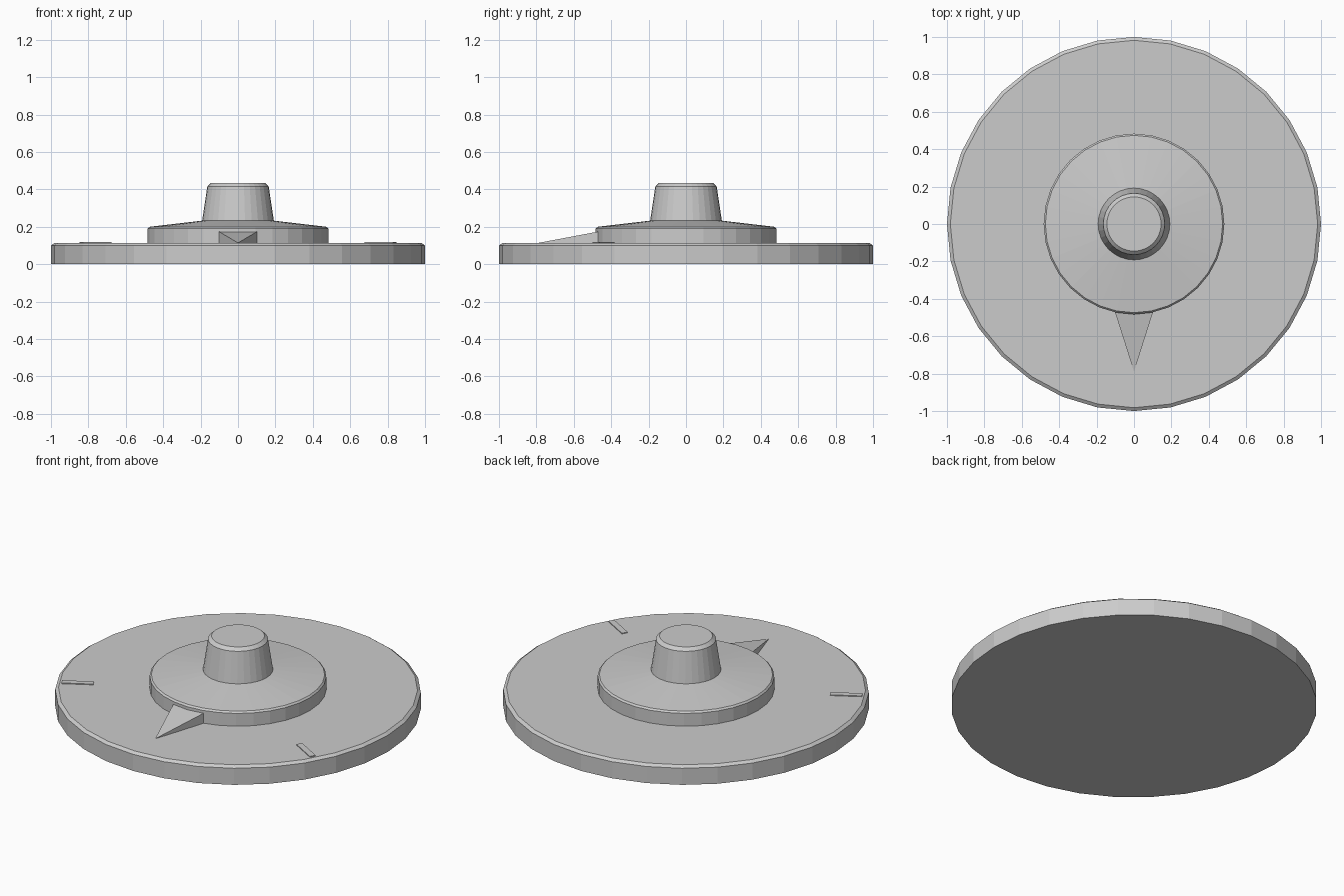
import bpy, bmesh
from math import sin, cos, radians, tau

if "Cube" in bpy.data.objects:
    bpy.data.objects.remove(bpy.data.objects["Cube"])

SIDES = 32


def make_object(name, bm):
    bmesh.ops.recalc_face_normals(bm, faces=bm.faces)
    mesh = bpy.data.meshes.new(name)
    bm.to_mesh(mesh)
    bm.free()
    obj = bpy.data.objects.new(name, mesh)
    bpy.context.collection.objects.link(obj)
    return obj


def turned(name, profile):
    """Closed flat-faced solid turned from (radius, height) points, bottom to top."""
    bm = bmesh.new()
    rings = [[bm.verts.new((r * cos(tau * i / SIDES), r * sin(tau * i / SIDES), z))
              for i in range(SIDES)] for r, z in profile]
    for low, high in zip(rings, rings[1:]):
        for i in range(SIDES):
            j = (i + 1) % SIDES
            bm.faces.new((low[i], low[j], high[j], high[i]))
    bm.faces.new(rings[0][::-1])
    bm.faces.new(rings[-1])
    return make_object(name, bm)


# Base disc with bevelled top rim
turned("base_disc", [(1.0, 0), (1.0, 0.10), (0.982, 0.113)])

# Stepped hub with a gently sloping top
turned("hub", [(0.483, 0.105), (0.483, 0.19), (0.474, 0.20), (0.19, 0.233)])

# Tapered centre knob
turned("knob", [(0.193, 0.225), (0.164, 0.416), (0.145, 0.434)])

# Wedge pointer toward the front
bm = bmesh.new()
tip = bm.verts.new((0, -0.79, 0.114))
back = [bm.verts.new(p) for p in ((-0.105, -0.46, 0.11), (0.105, -0.46, 0.11),
                                  (0.105, -0.46, 0.176), (-0.105, -0.46, 0.176))]
bm.faces.new(back)
for i in range(4):
    bm.faces.new((back[i], back[(i + 1) % 4], tip))
make_object("pointer", bm)

# Thin raised dial marks either side of the pointer
for side, angle in (("left", 210), ("right", 330)):
    bm = bmesh.new()
    bmesh.ops.create_cube(bm, size=1)
    bmesh.ops.scale(bm, vec=(0.175, 0.035, 0.012), verts=bm.verts)
    mark = make_object(f"dial_mark_{side}", bm)
    a = radians(angle)
    mark.location = (0.88 * cos(a), 0.88 * sin(a), 0.112)
    mark.rotation_euler.z = a
